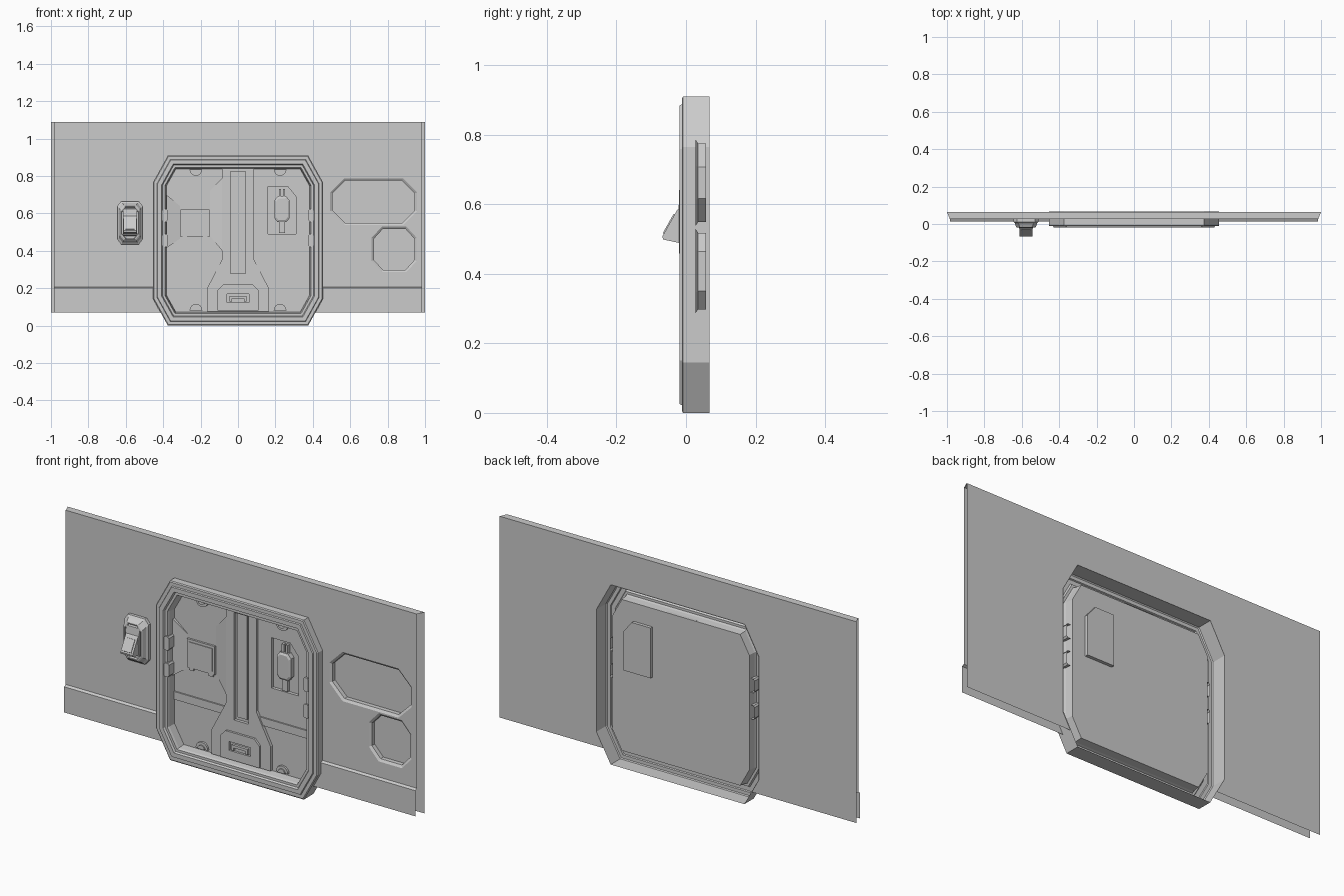
import bpy, bmesh
from math import sin, cos, pi

if "Cube" in bpy.data.objects:
    bpy.data.objects.remove(bpy.data.objects["Cube"])


def finish(name, bm, recalc=True):
    if recalc:
        bmesh.ops.recalc_face_normals(bm, faces=bm.faces[:])
    me = bpy.data.meshes.new(name)
    bm.to_mesh(me)
    bm.free()
    ob = bpy.data.objects.new(name, me)
    bpy.context.collection.objects.link(ob)
    return ob


def octagon(hw, hh, cx, cz, x=0, z=0):
    q = [(hw, hh - cz), (hw - cx, hh)]
    q += [(-a, b) for a, b in reversed(q)]
    q += [(-a, -b) for a, b in q]
    return [(x + a, z + b) for a, b in q]


def rect(x0, x1, z0, z1):
    return [(x0, z0), (x1, z0), (x1, z1), (x0, z1)]


def mirror(pts):
    return [(-x, z) for x, z in reversed(pts)]


def plate(name, outer, y, back=None, holes=()):
    """Flat sheet facing -y with optional holes; walls run back to 'back'."""
    bm = bmesh.new()
    edges, loops = [], []
    for loop in [outer, *holes]:
        vs = [bm.verts.new((x, y, z)) for x, z in loop]
        loops.append(vs)
        edges += [bm.edges.new((vs[i - 1], vs[i])) for i in range(len(vs))]
    bmesh.ops.triangle_fill(bm, edges=edges, use_beauty=True, normal=(0, -1, 0))
    if back is not None:
        for vs in loops:
            ws = [bm.verts.new((v.co.x, back, v.co.z)) for v in vs]
            for i in range(len(vs)):
                bm.faces.new((vs[i - 1], vs[i], ws[i], ws[i - 1]))
    return finish(name, bm)


def loft(name, rings, start=False, end=False):
    """Bridge closed rings of 3D points, with optional end caps."""
    bm = bmesh.new()
    vr = [[bm.verts.new(p) for p in r] for r in rings]
    for a, b in zip(vr, vr[1:]):
        for i in range(len(a)):
            bm.faces.new((a[i - 1], a[i], b[i], b[i - 1]))
    if start:
        bm.faces.new(vr[0])
    if end:
        bm.faces.new(vr[-1])
    return finish(name, bm)


def at_y(pts, y):
    return [(x, y, z) for x, z in pts]


def frame_ring(d):
    return octagon(.455 - d, .455 - d, .08 - .4 * d, .145 - .74 * d, 0, .455)


# Wall sheets, notched around the window frame
FRONT, BACK = .027, .064
half = [(.455, .765), (.375, .91)]
arch = mirror(half[::-1])[::-1]
upper_arch = [(-.455, .765), (-.375, .91), (.375, .91), (.455, .765)]
pocket_a = octagon(.232, .125, .075, .075, .725, .662)
pocket_b = octagon(.12, .122, .055, .06, .835, .408)
plate("wall_front", [(-.985, .205), (-.455, .205), *upper_arch, (.455, .205),
      (.985, .205), (.985, 1.09), (-.985, 1.09)], FRONT, holes=[pocket_a, pocket_b])
plate("wall_back", [(-1, .07), (-.414, .07), (-.455, .145), *upper_arch, (.455, .145),
      (.414, .07), (1, .07), (1, 1.09), (-1, 1.09)], BACK)
bm = bmesh.new()
bm.faces.new([bm.verts.new(p) for p in [(-.985, FRONT, 1.09), (.985, FRONT, 1.09),
                                        (1, BACK, 1.09), (-1, BACK, 1.09)]])
finish("wall_top", bm)

# Recessed wall pockets with a chamfered rim
for name, c in (("pocket_upper", (.232, .125, .075, .075, .725, .662)),
                ("pocket_lower", (.12, .122, .055, .06, .835, .408))):
    hw, hh, cx, cz, x, z = c
    inner = octagon(hw - .012, hh - .012, cx - .007, cz - .007, x, z)
    loft(name, [at_y(octagon(*c), FRONT), at_y(inner, .035), at_y(inner, .057)], end=True)

# Baseboard either side of the frame
for s, side in ((-1, "left"), (1, "right")):
    bm = bmesh.new()
    low = [(.414, .014, .07), (.985, .014, .07), (.985, .014, .2), (.455, .014, .2),
           (.455, .014, .145)]
    v = [bm.verts.new((s * x, y, z)) for x, y, z in low]
    t = [bm.verts.new((s * x, FRONT, .207)) for x in (.455, .985)]
    bm.faces.new(v)
    bm.faces.new((v[3], v[2], t[1], t[0]))
    finish("baseboard_" + side, bm)

# Window frame: hollow stepped shell, open at the back
profile = [(0, .068), (0, -.008), (.005, -.012), (.022, -.012), (.025, -.018),
           (.047, -.018), (.052, -.008), (.064, -.008), (.068, .003), (.072, .04)]
loft("window_frame", [at_y(frame_ring(d), y) for d, y in profile])

# Clips on the inner sides of the frame
for s in (-1, 1):
    for z in (.455, .59):
        plate("frame_clip", octagon(.014, .035, .006, .008, s * .391, z), -.016, .03)

# Interior panel with an opening for the device recess
recess = [(.16, .49), (.31, .49), (.31, .69), (.265, .745), (.16, .745)]
PANEL = .04
plate("inner_panel", frame_ring(.072), PANEL, holes=[recess])
loft("device_recess", [at_y(recess, PANEL), at_y(recess, .056)], end=True)

# Central column flaring to a foot, with a long channel
right = [(.165, .075), (.165, .2), (.085, .355), (.085, .84)]
left = mirror(right)
channel = rect(-.04, .04, .28, .825)
plate("column", right + left, .025, PANEL, [channel])
plate("channel_strip", rect(-.028, .028, .295, .825), .034, PANEL)

# Foot box and its handle slot
box_r = [(.11, .08), (.11, .19), (.08, .22)]
slot = rect(-.06, .06, .125, .17)
plate("foot_box", box_r + mirror(box_r), .014, .025, [slot])
plate("slot_handle", [(-.045, .13), (-.045, .158), (.045, .158), (.045, .13),
                      (.033, .13), (.033, .145), (-.033, .145), (-.033, .13)], .012, .025)

# Horizontal ledge either side of the column
for s in (-1, 1):
    x0, x1 = sorted((s * .09, s * .383))
    plate("side_ledge", rect(x0, x1, .29, .33), .033, PANEL)

# Left bay: two side ramps and a square box
def ramp(name, quad):
    rear = at_y(quad, PANEL)
    front = [(x, y, z) for (x, z), y in zip(quad, (.024, PANEL - .001, PANEL - .001, .024))]
    loft(name, [rear, front], end=True)

ramp("ramp_left", [(-.383, .70), (-.31, .64), (-.31, .465), (-.383, .415)])
ramp("ramp_right", [(-.085, .79), (-.15, .72), (-.15, .48), (-.085, .40)])
plate("bay_box", rect(-.308, -.152, .475, .62), .03, PANEL)
plate("bay_box_lid", rect(-.295, -.165, .49, .607), .027, .03)
for x in (-.285, -.175):
    plate("bay_foot", rect(x - .012, x + .012, .462, .475), .032, PANEL)

# Right bay device with its pipes
dev = (.04, .068, .016, .02, .235, .622)
loft("device", [at_y(octagon(*dev), .056), at_y(octagon(*dev), .032),
                at_y(octagon(.031, .058, .013, .016, .235, .622), .026)], end=True)
for x, w, z0, z1 in ((.224, .006, .685, .73), (.246, .006, .685, .73), (.235, .016, .495, .56)):
    plate("device_pipe", rect(x - w, x + w, z0, z1), .038, .056)

# Half-round fasteners at top and bottom of the opening
for s in (-1, 1):
    for z, up in ((.835, -1), (.082, 1)):
        for r, y in ((.034, .03), (.02, .024)):
            arc = [(s * .225 + r * cos(i * pi / 8), z + up * r * sin(i * pi / 8))
                   for i in range(9)]
            plate("fastener", arc, y, PANEL)

# Wall switch: stepped base with a rim
X, Z = -.5775, .55
tiers = [(.0675, .115, .027), (.0675, .115, .012), (.06, .105, .004), (.053, .095, -.016),
         (.048, .09, -.02), (.044, .085, -.02), (.042, .083, -.008)]
loft("switch_base", [at_y(octagon(a, b, .02, .025, X, Z), y) for a, b, y in tiers], end=True)

# Switch rocker and protruding lever, swept across x
def sweep(name, prof, w):
    loft(name, [[(X + s * w, y, z) for y, z in prof] for s in (-1, 1)], True, True)

sweep("switch_rocker", [(-.008, .63), (-.018, .625), (-.024, .57), (-.02, .485), (-.008, .48)], .038)
sweep("switch_lever", [(-.018, .59), (-.026, .583), (-.068, .508), (-.066, .499), (-.015, .488)], .034)
sweep("switch_lever_grip", [(-.03, .57), (-.036, .572), (-.067, .517), (-.06, .51)], .024)
